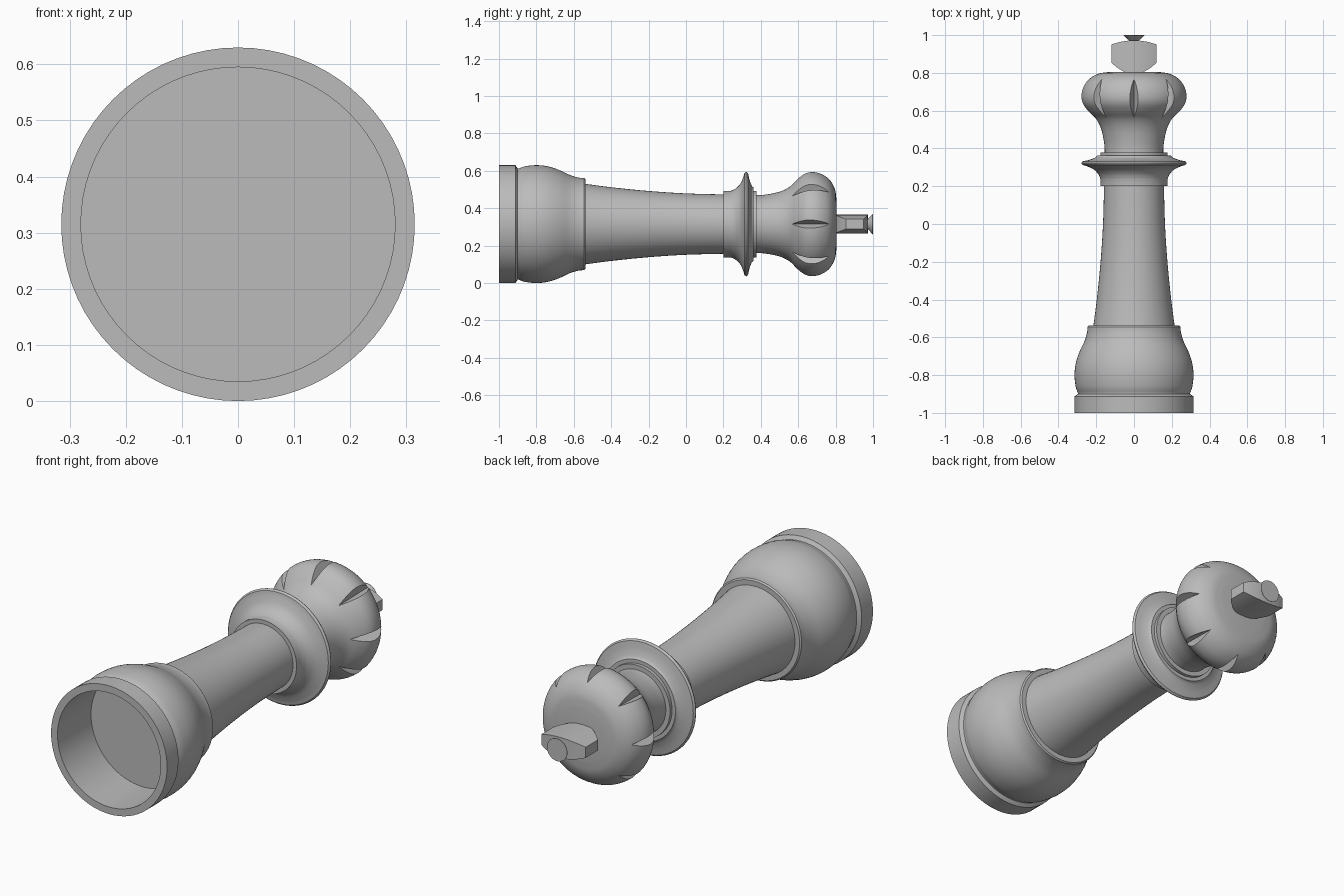
import bpy
import bmesh
from math import cos, sin, pi, radians
from mathutils import Vector

AXIS_Z = 0.315   # height of the long axis of the lying piece
SIDES = 72

if "Cube" in bpy.data.objects:
    bpy.data.objects.remove(bpy.data.objects["Cube"])

grey = bpy.data.materials.new("plain grey")
grey.use_nodes = True
colour = (0.5, 0.5, 0.5, 1)
grey.diffuse_color = colour
grey.node_tree.nodes["Principled BSDF"].inputs["Base Color"].default_value = colour


def finish(name, bm):
    """Turn a bmesh into a named grey object."""
    bmesh.ops.recalc_face_normals(bm, faces=bm.faces)
    mesh = bpy.data.meshes.new(name)
    bm.to_mesh(mesh)
    bm.free()
    mesh.materials.append(grey)
    obj = bpy.data.objects.new(name, mesh)
    bpy.context.collection.objects.link(obj)
    return obj


def select(obj):
    bpy.ops.object.select_all(action='DESELECT')
    obj.select_set(True)
    bpy.context.view_layer.objects.active = obj


def smooth(obj):
    select(obj)
    bpy.ops.object.shade_smooth_by_angle(angle=radians(30))


def flow(points, steps=5):
    """Rounded curve through the points (radius, y)."""
    p = [Vector(q) for q in points]
    p = [2 * p[0] - p[1]] + p + [2 * p[-1] - p[-2]]
    out = []
    for a, b, c, d in zip(p, p[1:], p[2:], p[3:]):
        for i in range(steps):
            t = i / steps
            out.append(0.5 * (2 * b + (c - a) * t + (2 * a - 5 * b + 4 * c - d) * t ** 2
                              + (3 * b - a - 3 * c + d) * t ** 3))
    return [tuple(v) for v in out] + [tuple(points[-1])]


def lathe(name, profile):
    """Turn a (radius, y) profile round the long axis and cap both ends."""
    bm = bmesh.new()
    rings = []
    for r, y in profile:
        rings.append([bm.verts.new((r * cos(2 * pi * i / SIDES), y,
                                    AXIS_Z + r * sin(2 * pi * i / SIDES)))
                      for i in range(SIDES)])
    for a, b in zip(rings, rings[1:]):
        for i in range(SIDES):
            j = (i + 1) % SIDES
            bm.faces.new((a[i], a[j], b[j], b[i]))
    bm.faces.new(rings[0])
    bm.faces.new(rings[-1])
    return finish(name, bm)


# Hollow base: cavity, foot ring, bulge and shoulder
bulge = flow([(0.297, -0.895), (0.309, -0.86), (0.315, -0.8), (0.309, -0.74),
              (0.29, -0.68), (0.262, -0.62), (0.249, -0.575), (0.246, -0.545)])
smooth(lathe("base", [(0.28, -0.74), (0.28, -1), (0.315, -1), (0.315, -0.912),
                      (0.297, -0.9)] + bulge + [(0.24, -0.538), (0.19, -0.538)]))

# Tapered stem
smooth(lathe("stem", flow([(0.218, -0.56), (0.197, -0.4), (0.177, -0.2),
                           (0.164, 0), (0.158, 0.22)])))

# Flared collar with a thin rim and a small ring above it
flare = flow([(0.178, 0.24), (0.19, 0.265), (0.215, 0.29), (0.25, 0.306), (0.272, 0.312)])
rim = flow([(0.272, 0.312), (0.279, 0.322), (0.272, 0.332)], 4)
upper = flow([(0.272, 0.332), (0.235, 0.34), (0.205, 0.352), (0.196, 0.362)], 4)
smooth(lathe("collar", [(0.1, 0.2), (0.178, 0.2)] + flare + rim[1:] + upper[1:] + [(0.1, 0.362)]))
smooth(lathe("collar_ring", [(0.1, 0.35), (0.178, 0.35), (0.178, 0.378), (0.1, 0.378)]))

# Neck and rounded crown
head = lathe("crown", flow([(0.155, 0.36), (0.157, 0.42), (0.173, 0.5), (0.2, 0.555),
                            (0.24, 0.595), (0.27, 0.635), (0.279, 0.675), (0.27, 0.72),
                            (0.24, 0.765), (0.19, 0.795), (0.13, 0.805)]))

# Eight pointed grooves cut round the crown
bm = bmesh.new()
for k in range(8):
    a = k * pi / 4
    out, side = Vector((cos(a), 0, sin(a))), Vector((-sin(a), 0, cos(a)))
    ends = []
    for y, inner in ((0.5, 0.2), (0.85, 0.253)):
        centre = Vector((0, y, AXIS_Z))
        half = (0.32 - inner) * 0.42
        ends.append([bm.verts.new(centre + out * r + side * s)
                     for r, s in ((inner, 0), (0.32, half), (0.32, -half))])
    low, high = ends
    bm.faces.new(low)
    bm.faces.new(high)
    for i in range(3):
        j = (i + 1) % 3
        bm.faces.new((low[i], low[j], high[j], high[i]))
cutter = finish("groove_cutter", bm)
cutter.hide_render = True
cut = head.modifiers.new("grooves", 'BOOLEAN')
cut.operation = 'DIFFERENCE'
cut.solver = 'EXACT'
cut.object = cutter
select(head)
bpy.ops.object.modifier_apply(modifier=cut.name)
bpy.data.objects.remove(cutter)
smooth(head)

# Top block: arched above, curved below, thinner towards its sides
bm = bmesh.new()
columns = []
for i in range(17):
    u = i / 8 - 1
    bottom, top, thick = 0.795 + 0.06 * u * u, 0.972 - 0.022 * u * u, 0.05 - 0.024 * u * u
    columns.append([bm.verts.new((0.12 * u, y, AXIS_Z + z)) for y, z in
                    ((bottom, -thick), (top, -thick), (top, thick), (bottom, thick))])
for a, b in zip(columns, columns[1:]):
    for i in range(4):
        j = (i + 1) % 4
        bm.faces.new((a[i], a[j], b[j], b[i]))
bm.faces.new(columns[0])
bm.faces.new(columns[-1])
smooth(finish("top_block", bm))

# Flared finial
smooth(lathe("finial", [(0.02, 0.955), (0.022, 0.968), (0.055, 0.998), (0.055, 1)]))
